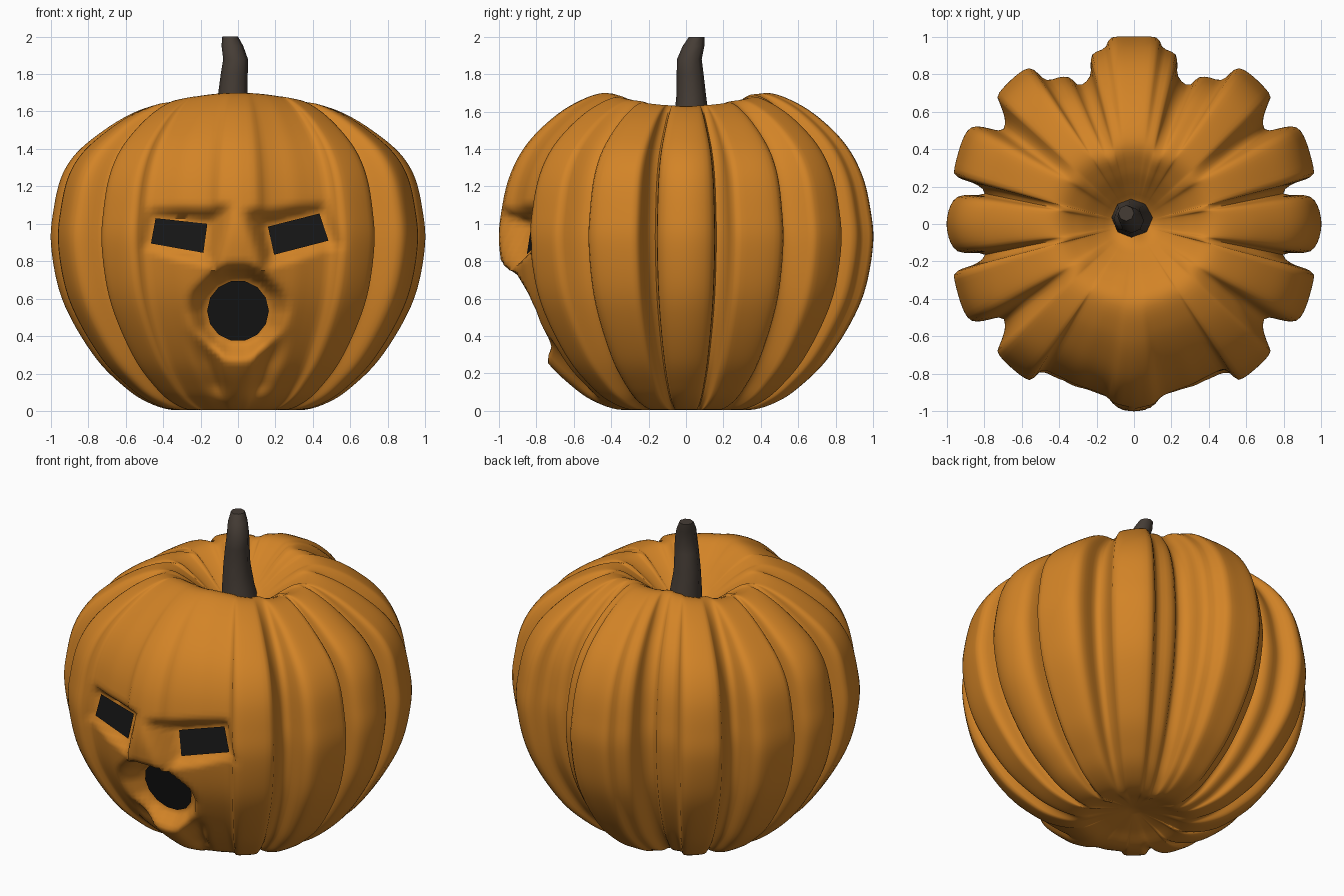
import bpy, math
from mathutils import Vector

if "Cube" in bpy.data.objects:
    bpy.data.objects.remove(bpy.data.objects["Cube"])


def material(name, rgb):
    m = bpy.data.materials.new(name)
    m.diffuse_color = (*rgb, 1)
    m.use_nodes = True
    m.node_tree.nodes["Principled BSDF"].inputs["Base Color"].default_value = m.diffuse_color
    return m


def make(name, verts, faces, mat, angle=40):
    me = bpy.data.meshes.new(name)
    me.from_pydata(verts, [], faces)
    me.update()
    ob = bpy.data.objects.new(name, me)
    bpy.context.collection.objects.link(ob)
    me.materials.append(mat)
    bpy.ops.object.select_all(action='DESELECT')
    ob.select_set(True)
    bpy.context.view_layer.objects.active = ob
    bpy.ops.object.shade_smooth_by_angle(angle=math.radians(angle))
    return ob


def spline(points, count):
    """Rounded curve through 2D points, resampled evenly to count + 1 points."""
    p = [Vector(q) for q in points]
    p = [p[0]] + p + [p[-1]]
    fine = []
    for a, b, c, d in zip(p, p[1:], p[2:], p[3:]):
        for k in range(24):
            t = k / 24
            fine.append(b + (c - a) * (t / 2) + (2*a - 5*b + 4*c - d) * (t*t / 2)
                        + (3*b - a - 3*c + d) * (t**3 / 2))
    fine.append(p[-1])
    length = [0]
    for a, b in zip(fine, fine[1:]):
        length.append(length[-1] + (b - a).length)
    out, j = [], 0
    for i in range(count + 1):
        s = length[-1] * i / count
        while j < len(fine) - 2 and length[j + 1] < s:
            j += 1
        f = (s - length[j]) / max(length[j + 1] - length[j], 1e-9)
        out.append(fine[j].lerp(fine[j + 1], f))
    return out


def smoothstep(a, b, x):
    t = min(max((x - a) / (b - a), 0), 1)
    return t * t * (3 - 2 * t)


def smooth_max(a, b, k=.04):
    h = max(k - abs(a - b), 0)
    return max(a, b) + h * h / (4 * k)


def loft(rings):
    """Vertices and faces of a closed skin through equal-sized rings."""
    n = len(rings[0])
    faces = [(r*n + i, r*n + (i+1) % n, (r+1)*n + (i+1) % n, (r+1)*n + i)
             for r in range(len(rings) - 1) for i in range(n)]
    faces += [tuple(reversed(range(n))), tuple(range((len(rings)-1)*n, len(rings)*n))]
    return [v for ring in rings for v in ring], faces


orange = material("pumpkin_skin", (0.65, 0.23, 0.02))
brown = material("stem_brown", (0.06, 0.046, 0.036))
black = material("face_black", (0.008, 0.008, 0.008))

# Ribbed cross-section, right half from front to back
side = [(.57, .83), (.72, .70), (.71, .63), (.69, .56), (.71, .5), (.877, .51),
        (.957, .306), (.94, .25), (.84, .21), (.80, .16), (.95, .14)]
front = [(0, -1), (.1, -.985), (.15, -.94), (.23, -.905), (.32, -.875), (.41, -.83), (.5, -.795)]
back = [(.47, .77), (.39, .785), (.34, .78), (.29, .74), (.235, .79),
        (.225, .9), (.155, .94), (.12, .995), (0, 1)]
half = spline(front + [(x, -y) for x, y in side] + [(1, 0)] + side[::-1] + back, 140)
outline = half + [Vector((-p.x, p.y)) for p in half[-2:0:-1]]

# Vertical profile (radius, height) from underside to stem hollow
profile = spline([(.02, .07), (.2, .035), (.35, .005), (.5, .055), (.62, .14), (.75, .27),
                  (.88, .47), (.96, .66), (1, .9), (.985, 1.08), (.945, 1.25), (.87, 1.4),
                  (.76, 1.525), (.61, 1.64), (.45, 1.7), (.32, 1.645), (.2, 1.55),
                  (.12, 1.49), (.02, 1.47)], 110)

# Face openings as convex polygons in x/z
eyes = {"right_eye": [(.193, .835), (.483, .91), (.435, 1.055), (.16, .985)],
        "left_eye": [(-.465, .895), (-.185, .845), (-.164, 1.0), (-.44, 1.03)]}
mouth = [(.165 * math.cos(a * math.tau / 14), .535 + .163 * math.sin(a * math.tau / 14))
         for a in range(14)]


def eye_depth(x, z):
    return -.855 + .2 * (abs(x) - .17) + .2 * (z - .84)


def mouth_depth(x, z):
    return -.71 - .25 * (z - .54)


def eye_slope(z):
    return 1.7


def mouth_slope(z):
    return 1.3 + 10 * max(0, z - .6)


openings = [(n, p, eye_depth, eye_slope) for n, p in eyes.items()]
openings.append(("mouth", mouth, mouth_depth, mouth_slope))


def outside(poly, x, z):
    """Distance outside a counter-clockwise convex polygon."""
    best = -9
    for (ax, az), (bx, bz) in zip(poly, poly[1:] + poly[:1]):
        dx, dz = bx - ax, bz - az
        best = max(best, ((x - ax) * dz - (z - az) * dx) / math.hypot(dx, dz))
    return best


# Body: lofted ribs, chin flanks hollowed, sockets pressed into the front
rings = []
for i, (r, z) in enumerate(profile):
    w = smoothstep(.1, .75, r) if z > .9 else smoothstep(.05, .5, r)
    ring = []
    for p in outline:
        u = p.normalized()
        q = (u * .92).lerp(p, w) * r
        h = z - .07 * u.x**2 * smoothstep(1.2, 1.65, z)
        x, y = q
        if y < -.3:
            flank = math.exp(-((abs(x) - .06 - .4 * h) / .05)**2)
            y += .06 * flank * smoothstep(.03, .15, h) * (1 - smoothstep(.25, .45, h))
            for _, poly, depth, slope in openings:
                d = max(0, outside(poly, x, h) - .015)
                y = smooth_max(y, depth(x, h) + .01 - slope(h) * d)
        ring.append((x, y, h))
    rings.append(ring)
make("pumpkin_body", *loft(rings), orange, 60)

# Dark eye and mouth panels
for name, poly, depth, _ in openings:
    make(name, [(x, depth(x, z), z) for x, z in poly], [tuple(range(len(poly)))], black)

# Crooked stem: (x, y, z, radius)
stem = [(-.01, .035, 1.44, .11), (-.02, .03, 1.55, .095), (-.028, .028, 1.68, .08),
        (-.02, .022, 1.8, .072), (-.013, .018, 1.88, .066), (-.03, .04, 1.95, .058),
        (-.042, .058, 2.0, .042)]
make("stem", *loft([[(x + r * math.cos(a * math.tau / 8), y + r * math.sin(a * math.tau / 8), z)
                     for a in range(8)] for x, y, z, r in stem]), brown, 50)
